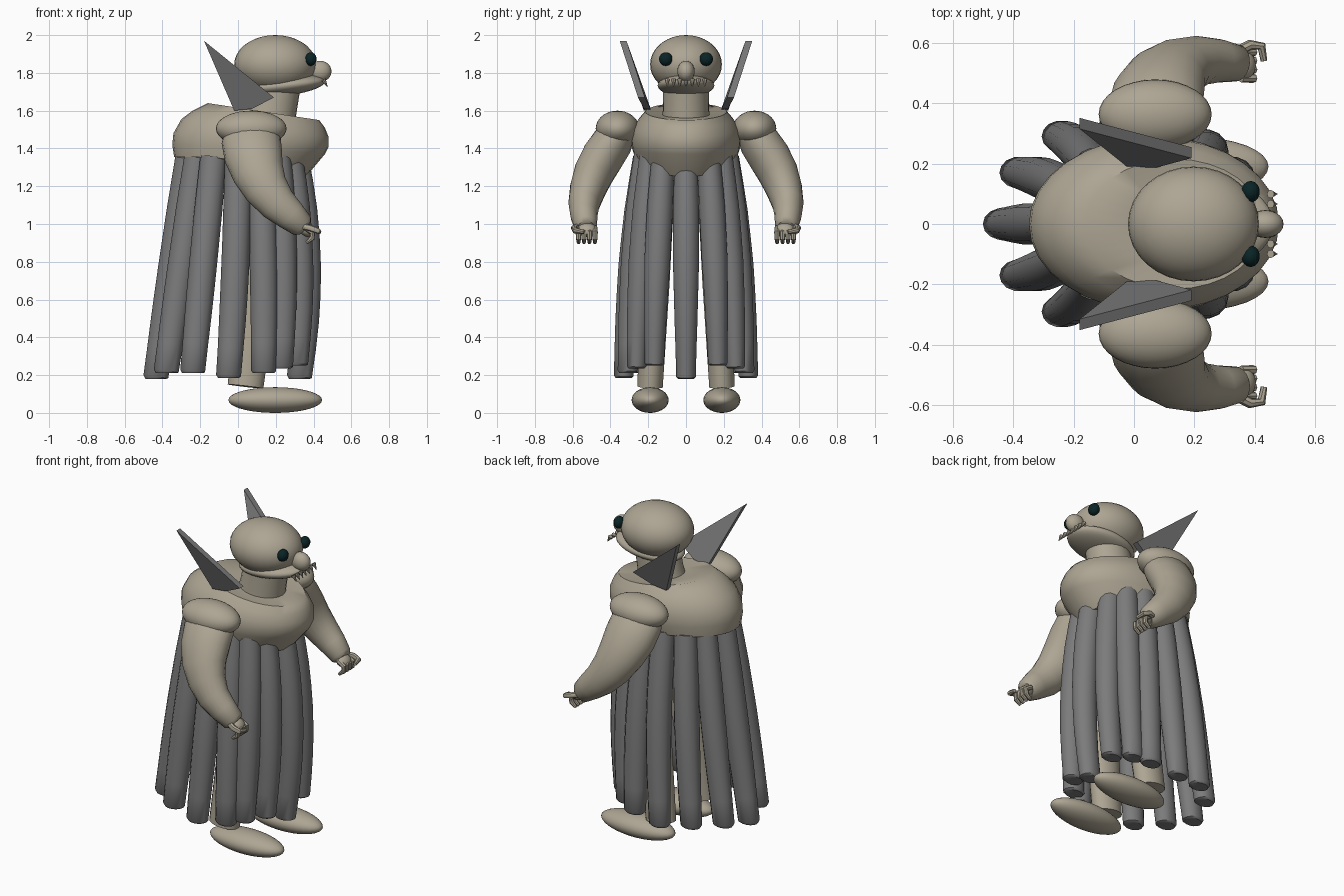
import bpy, bmesh, math
from mathutils import Vector, Matrix
from mathutils.geometry import interpolate_bezier

if "Cube" in bpy.data.objects:
    bpy.data.objects.remove(bpy.data.objects["Cube"])


def material(name, rgb):
    m = bpy.data.materials.new(name)
    m.diffuse_color = (*rgb, 1)
    m.use_nodes = True
    m.node_tree.nodes["Principled BSDF"].inputs["Base Color"].default_value = m.diffuse_color
    return m


SKIN = material("beige", (0.42, 0.378, 0.295))
CLOTH = material("grey", (0.2, 0.2, 0.2))
DARK = material("dark_teal", (0.003, 0.018, 0.02))


def finish(name, bm, mat, angle=40):
    bmesh.ops.recalc_face_normals(bm, faces=bm.faces)
    me = bpy.data.meshes.new(name)
    bm.to_mesh(me)
    bm.free()
    me.materials.append(mat)
    ob = bpy.data.objects.new(name, me)
    bpy.context.collection.objects.link(ob)
    bpy.ops.object.select_all(action='DESELECT')
    ob.select_set(True)
    bpy.context.view_layer.objects.active = ob
    bpy.ops.object.shade_smooth_by_angle(angle=math.radians(angle))
    return ob


def ball(name, mat, center, radii, tilt=0, seg=32, rings=18):
    bm = bmesh.new()
    bmesh.ops.create_uvsphere(bm, u_segments=seg, v_segments=rings, radius=1)
    bm.transform(Matrix.Translation(center) @ Matrix.Rotation(tilt, 4, 'Y') @ Matrix.Diagonal((*radii, 1)))
    return finish(name, bm, mat)


def loft(name, mat, rings, angle=40):
    bm = bmesh.new()
    loops = [[bm.verts.new(p) for p in ring] for ring in rings]
    n = len(loops[0])
    for a, b in zip(loops, loops[1:]):
        for i in range(n):
            j = (i + 1) % n
            bm.faces.new((a[i], a[j], b[j], b[i]))
    bm.faces.new(loops[0])
    bm.faces.new(loops[-1])
    return finish(name, bm, mat, angle)


def tube(name, mat, path, radii, n=16):
    """Sweep an ellipse along a path; radii are (in the x-z plane, along y)."""
    pts = [Vector(p) for p in path]
    rings = []
    for k, p in enumerate(pts):
        t = (pts[min(k + 1, len(pts) - 1)] - pts[max(k - 1, 0)]).normalized()
        v = Vector((0, 1, 0))
        v = (v - t * v.dot(t)).normalized()
        u = v.cross(t)
        ru, rv = radii[k]
        rings.append([p + u * ru * math.cos(a) + v * rv * math.sin(a)
                      for a in (2 * math.pi * i / n for i in range(n))])
    return loft(name, mat, rings)


# Torso: tilted elliptical rings (back x, back z, front x, front z, half width, drop curve)
torso = [(-0.338, 1.355, 0.36, 1.25, 0.265, 2.6), (-0.348, 1.42, 0.46, 1.37, 0.285, 1.3),
         (-0.342, 1.48, 0.48, 1.41, 0.29, 1), (-0.30, 1.555, 0.48, 1.46, 0.282, 1),
         (-0.24, 1.60, 0.46, 1.51, 0.25, 1), (-0.16, 1.64, 0.43, 1.55, 0.215, 1),
         (0.0, 1.60, 0.32, 1.56, 0.13, 1)]
rings = []
for xb, zb, xf, zf, w, power in torso:
    ring = []
    for i in range(32):
        a = 2 * math.pi * i / 32
        t = (1 + math.cos(a)) / 2
        ring.append((xb + (xf - xb) * t, w * math.sin(a), zb + (zf - zb) * t ** power))
    rings.append(ring)
loft("torso", SKIN, rings, 50)

# Head
tube("neck", SKIN, [(0.16, 0, 1.53), (0.175, 0, 1.6), (0.2, 0, 1.74)],
     [(0.145, 0.128), (0.135, 0.123), (0.132, 0.12)], 24)
ball("head", SKIN, (0.197, 0, 1.845), (0.217, 0.19, 0.155))
ball("jaw", SKIN, (0.245, 0, 1.733), (0.217, 0.15, 0.054), -0.11)
ball("nose", SKIN, (0.435, 0, 1.808), (0.06, 0.046, 0.056), seg=20, rings=12)
for s in (-1, 1):
    ball("eye", DARK, (0.386, s * 0.107, 1.873), (0.031, 0.036, 0.036), seg=14, rings=9)


def tooth(base, tip, r):
    axis = Vector(tip) - Vector(base)
    bm = bmesh.new()
    bmesh.ops.create_cone(bm, cap_ends=True, segments=8, radius1=r, radius2=0.001, depth=axis.length)
    bm.transform(Matrix.Translation((Vector(base) + Vector(tip)) / 2)
                 @ axis.to_track_quat('Z', 'Y').to_matrix().to_4x4())
    finish("tooth", bm, SKIN)


# Row of upper teeth in front of the jaw
for k in range(7):
    y = (k - 3) * 0.033
    tooth((0.452, y, 1.764), (0.474, y, 1.726), 0.014)

# Hanging strips: top (x, y), bottom (x, y, z), forward bulge
strips = [((0.30, 0), (0.325, 0, 0.18), 0.05), ((0.27, 0.12), (0.305, 0.168, 0.25), 0.035),
          ((0.21, 0.185), (0.225, 0.262, 0.235), 0.02), ((0.115, 0.215), (0.135, 0.31, 0.21), 0.01),
          ((0.0, 0.22), (-0.05, 0.33, 0.185), 0.01), ((-0.13, 0.19), (-0.24, 0.29, 0.21), 0.0),
          ((-0.215, 0.115), (-0.38, 0.17, 0.21), 0.0), ((-0.262, 0), (-0.435, 0, 0.18), 0.0)]
radii = [(0.070, 0.062), (0.072, 0.066)] + [(0.074, 0.070)] * 3 + [(0.073, 0.066), (0.071, 0.062),
         (0.068, 0.057), (0.066, 0.053), (0.055, 0.043)]
for (tx, ty), (bx, by, bz), bulge in strips:
    for s in ((1,) if ty == 0 else (1, -1)):
        a, b = Vector((tx, s * ty, 1.365 if tx > 0.05 else 1.352)), Vector((bx, s * by, bz + 0.012))
        out = Vector((bulge * 1.4, s * by * 0.06, 0))
        path = interpolate_bezier(a, a.lerp(b, 0.33) + out, a.lerp(b, 0.66) + out, b, 9)
        path.append(b - Vector((0, 0, 0.012)))
        tube("robe_strip", CLOTH, path, radii, 14)

for s in (-1, 1):
    # Arm with domed shoulder cap
    ball("shoulder", SKIN, (0.07, s * 0.363, 1.505), (0.187, 0.115, 0.095))
    arm = [(0.07, 0.34, 1.50), (0.07, 0.385, 1.44), (0.082, 0.438, 1.36), (0.108, 0.488, 1.27),
           (0.15, 0.52, 1.185), (0.212, 0.54, 1.105), (0.28, 0.54, 1.045), (0.34, 0.532, 0.992),
           (0.355, 0.53, 0.98)]
    tube("arm", SKIN, [(x, s * y, z) for x, y, z in arm],
         [(0.14, 0.085), (0.157, 0.108), (0.154, 0.113), (0.137, 0.107), (0.118, 0.096),
          (0.099, 0.083), (0.083, 0.072), (0.066, 0.061), (0.045, 0.045)], 20)
    # Hand with curled fingers and a thumb
    ball("palm", SKIN, (0.362, s * 0.525, 0.970), (0.046, 0.05, 0.034), 0.7, 16, 10)
    for k in range(4):
        y = s * (0.482 + 0.029 * k)
        tube("finger", SKIN, [(0.355, y, 0.98), (0.395, y, 0.955), (0.392, y, 0.925), (0.362, y, 0.90)],
             [(0.015, 0.014), (0.016, 0.015), (0.015, 0.014), (0.009, 0.009)], 8)
    tube("thumb", SKIN, [(0.33, s * 0.565, 0.99), (0.385, s * 0.593, 0.978), (0.422, s * 0.588, 0.965), (0.43, s * 0.54, 0.958)],
         [(0.018, 0.018), (0.017, 0.017), (0.016, 0.016), (0.011, 0.011)], 8)

    # Leg and foot
    tube("leg", SKIN, [(0.12, s * 0.14, 1.32), (0.105, s * 0.165, 0.7), (0.04, s * 0.19, 0.14)],
         [(0.11, 0.085), (0.105, 0.08), (0.095, 0.068)], 18)
    ball("foot", SKIN, (0.197, s * 0.19, 0.068), (0.248, 0.098, 0.068))

    # Pointed collar wing: a thin slanted plate
    outline = [(-0.18, 0.333, 1.97), (0.19, 0.236, 1.67), (0.075, 0.205, 1.61), (-0.02, 0.205, 1.60)]
    inner, outer = ([(x, s * (y + d * 0.018), z) for x, y, z in outline] for d in (-1, 1))
    loft("collar_wing", CLOTH, [inner, outer], 10)
